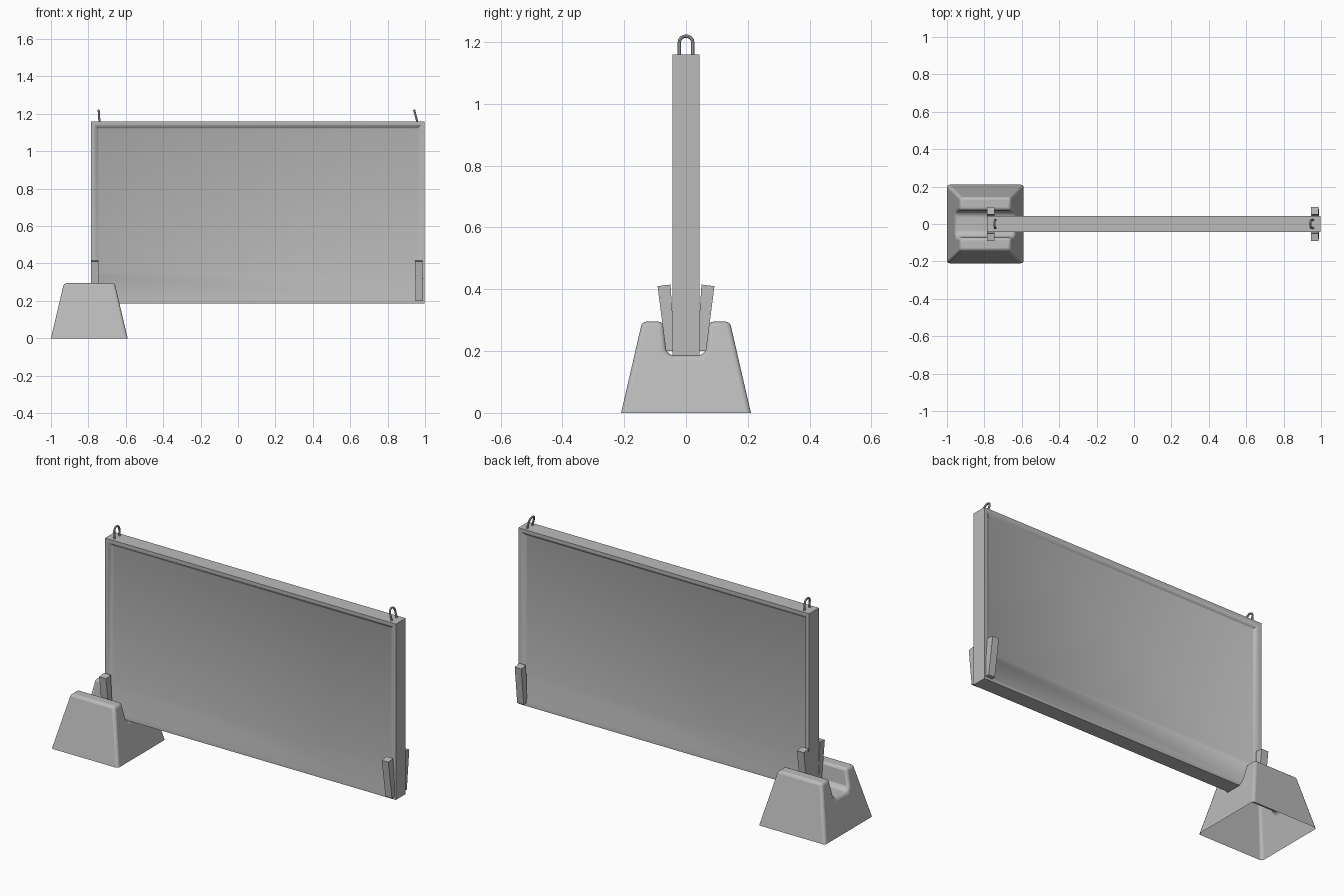
import bpy, bmesh, math

cube = bpy.data.objects.get("Cube")
if cube:
    bpy.data.objects.remove(cube)


def material(name, value):
    m = bpy.data.materials.new(name)
    m.use_nodes = True
    col = (value, value, value, 1)
    m.diffuse_color = col
    m.node_tree.nodes["Principled BSDF"].inputs["Base Color"].default_value = col
    return m


grey = material("plain grey", 0.5)


def loft(name, rings, caps=True, bevel=0.0):
    """Bridge equal-length closed rings of points into one mesh object."""
    bm = bmesh.new()
    loops = [[bm.verts.new(p) for p in ring] for ring in rings]
    n = len(loops[0])
    for a, b in zip(loops, loops[1:]):
        for i in range(n):
            j = (i + 1) % n
            bm.faces.new((a[i], a[j], b[j], b[i]))
    if caps:
        bm.faces.new(loops[0])
        bm.faces.new(loops[-1])
    bmesh.ops.recalc_face_normals(bm, faces=bm.faces)
    # Open the underside of anything standing on the ground
    ground = [f for f in bm.faces if all(v.co.z < 1e-4 for v in f.verts)]
    bmesh.ops.delete(bm, geom=ground, context="FACES_ONLY")
    me = bpy.data.meshes.new(name)
    bm.to_mesh(me)
    bm.free()
    ob = bpy.data.objects.new(name, me)
    bpy.context.collection.objects.link(ob)
    me.materials.append(grey)
    if bevel:
        mod = ob.modifiers.new("soft edges", "BEVEL")
        mod.width = bevel
        mod.segments = 3
        mod.limit_method = "ANGLE"
        mod.angle_limit = math.radians(35)
        mod.harden_normals = False
    bpy.ops.object.select_all(action="DESELECT")
    ob.select_set(True)
    bpy.context.view_layer.objects.active = ob
    bpy.ops.object.shade_smooth_by_angle(angle=math.radians(32))
    return ob


def rect(y, x0, x1, z0, z1):
    return [(x0, y, z0), (x1, y, z0), (x1, y, z1), (x0, y, z1)]


# Barrier panel: raised rim, recessed field and a long sloped skirt on both sides
side = [(0.024, -0.745, 0.955, 0.36, 1.12),
        (0.027, -0.750, 0.961, 0.33, 1.126),
        (0.040, -0.762, 0.975, 0.21, 1.138),
        (0.043, -0.770, 0.982, 0.195, 1.145),
        (0.043, -0.785, 0.998, 0.185, 1.16)]
front = [rect(-y, *r) for y, *r in side]
back = [rect(y, *r) for y, *r in reversed(side)]
loft("barrier_panel", front + back)

# Tapered foot with a slot for the panel, hollow underneath
half = [(0.21, 0), (0.142, 0.295), (0.074, 0.295), (0.066, 0.205), (0.05, 0.185)]
profile = half + [(-y, z) for y, z in reversed(half)]


def foot_end(sign):
    return [(-0.795 + sign * (0.205 - 0.235 * z), y, z) for y, z in profile]


loft("slotted_foot", [foot_end(-1), foot_end(1)], bevel=0.014)

# Splayed wedges at the lower corners, one on each face of the panel
for end, x0, x1, lean in (("right", -0.787, -0.745, 0.0), ("left", 0.95, 0.99, -0.004)):
    for place, s in (("front", -1), ("back", 1)):
        low = [(x0, s * 0.036, 0.2), (x1, s * 0.036, 0.2),
               (x1, s * 0.065, 0.2), (x0, s * 0.065, 0.2)]
        top = [(x0 + lean, s * 0.05, 0.415), (x1 + lean, s * 0.05, 0.415),
               (x1 + lean, s * 0.092, 0.41), (x0 + lean, s * 0.092, 0.41)]
        loft(f"{end}_{place}_wedge", [low, top])

# Lifting loops on the top edge
for end, x, lean in (("right", -0.741, -0.004), ("left", 0.958, -0.016)):
    path = [(-0.022, 1.15), (-0.022, 1.198)]
    path += [(-0.022 * math.cos(a), 1.198 + 0.021 * math.sin(a))
             for a in (math.pi * k / 8 for k in range(1, 8))]
    path += [(0.022, 1.198), (0.022, 1.15)]
    rings = []
    for k, (y, z) in enumerate(path):
        (ya, za), (yb, zb) = path[max(k - 1, 0)], path[min(k + 1, len(path) - 1)]
        t = math.atan2(zb - za, yb - ya)
        cx = x + lean * (z - 1.16) / 0.06
        ring = []
        for i in range(8):
            a = math.tau * i / 8
            r = 0.0055 * math.sin(a)
            ring.append((cx + 0.0055 * math.cos(a), y - r * math.sin(t), z + r * math.cos(t)))
        rings.append(ring)
    loft(f"{end}_lifting_loop", rings)
